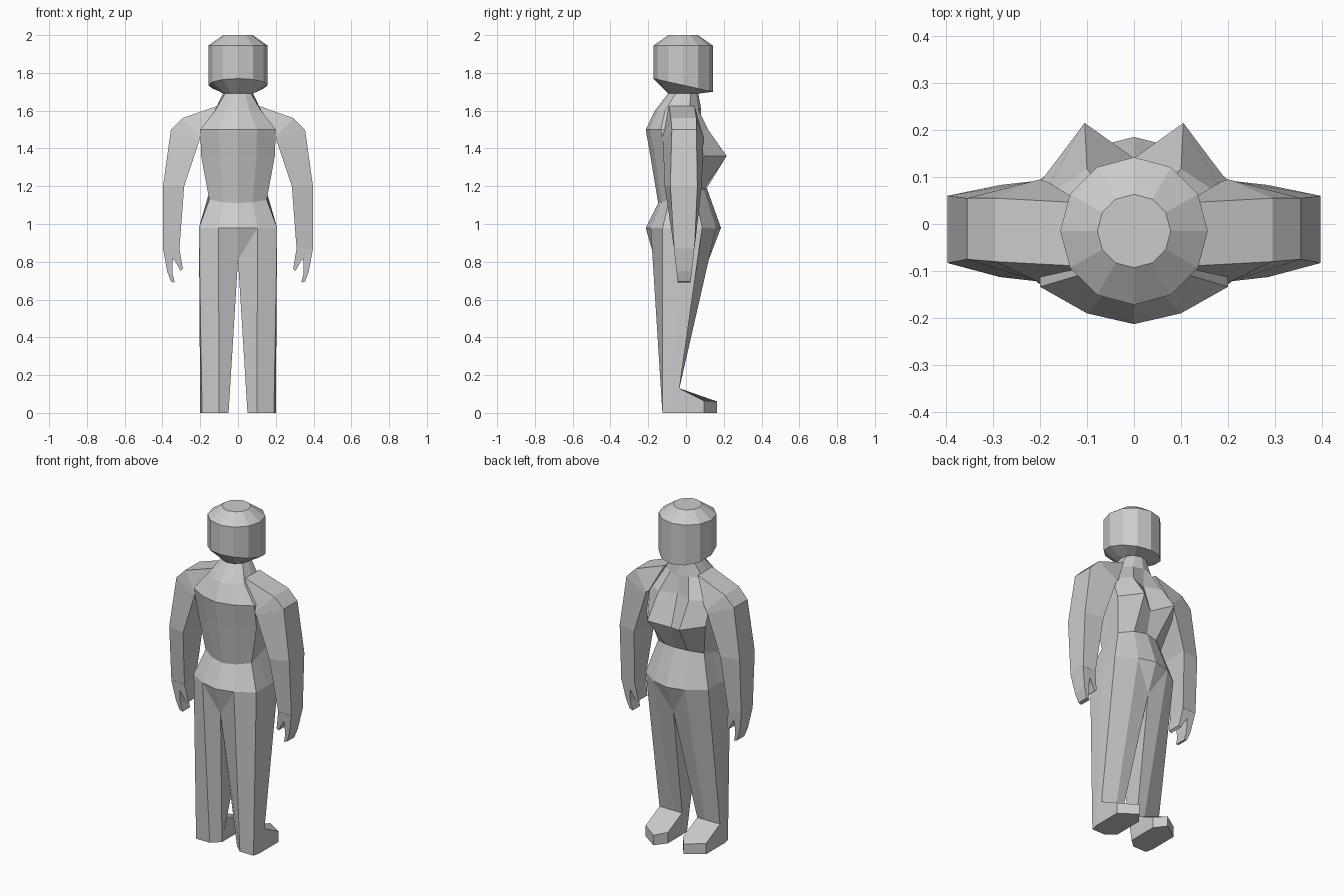
import bpy, bmesh, math

if "Cube" in bpy.data.objects:
    bpy.data.objects.remove(bpy.data.objects["Cube"])


def finish(name, bm, mirror=True):
    bmesh.ops.remove_doubles(bm, verts=bm.verts, dist=0.0005)
    bmesh.ops.recalc_face_normals(bm, faces=bm.faces)
    me = bpy.data.meshes.new(name)
    bm.to_mesh(me)
    bm.free()
    ob = bpy.data.objects.new(name, me)
    bpy.context.collection.objects.link(ob)
    if mirror:
        mod = ob.modifiers.new("mirror", 'MIRROR')
        mod.use_clip = True
    return ob


def loft(bm, sections, closed=True, caps=False):
    rows = [[bm.verts.new(p) for p in s] for s in sections]
    n = len(rows[0])
    for a, b in zip(rows, rows[1:]):
        for i in range(n if closed else n - 1):
            j = (i + 1) % n
            bm.faces.new((a[i], a[j], b[j], b[i]))
    if caps:
        bm.faces.new(rows[0])
        bm.faces.new(rows[-1])
    return rows


# Head: 12-sided helmet shape with a tilted jaw line
def head_ring(r, z, tilt=0.0):
    out = []
    for i in range(12):
        a = i * math.pi / 6
        out.append((r * math.sin(a), -0.015 - r * math.cos(a), z + tilt * math.cos(a)))
    return out


bm = bmesh.new()
loft(bm, [head_ring(0.078, 1.69), head_ring(0.157, 1.735, 0.035),
          head_ring(0.157, 1.945), head_ring(0.078, 2.0)], caps=True)
finish("head", bm, mirror=False)

# Torso: half rings running from the spine round the side to the front centre
FX = (0, .5, 1, 1, 1, .5, 0)
FY = (-1, -.87, -.55, 0, .5, .87, 1)


def half_ring(w, yb, yf, zb, zf):
    c, h = (yb + yf) / 2, (yf - yb) / 2
    return [(w * fx, c + h * fy, zb + (zf - zb) * (fy + 1) / 2)
            for fx, fy in zip(FX, FY)]


neck = head_ring(0.08, 1.69)[:7]
bust = half_ring(0.195, -0.189, 0.19, 1.36, 1.36)
bust[5] = (0.105, 0.215, 1.36)
bust[6] = (0, 0.14, 1.32)
chest = half_ring(0.2, -0.213, 0.14, 1.5, 1.5)
chest[6] = (0, 0.08, 1.5)
waist = half_ring(0.152, -0.147, 0.11, 1.11, 1.19)
hips = half_ring(0.207, -0.213, 0.185, 0.98, 0.98)
bm = bmesh.new()
loft(bm, [neck, half_ring(0.12, -0.165, 0.08, 1.6, 1.61), chest, bust, waist, hips],
     closed=False)
finish("torso", bm)

# Trouser leg from hip line and crotch down to the ankle
crotch_f, crotch_b = (0, 0.12, 0.81), (0, -0.165, 0.81)
ankle = [(0.1, -0.125, 0), (0.19, -0.125, 0), (0.2, -0.08, 0), (0.2, -0.035, 0.13),
         (0.1, -0.035, 0.13), (0.05, -0.035, 0.13), (0.05, -0.08, 0)]
bm = bmesh.new()
rows = loft(bm, [hips[1:6] + [crotch_f, crotch_b], ankle])
top = rows[0]
bm.faces.new((bm.verts.new(hips[0]), top[0], top[6]))
bm.faces.new((bm.verts.new(hips[6]), top[4], top[5]))
bm.faces.ensure_lookup_table()
bmesh.ops.delete(bm, geom=[f for f in bm.faces if all(abs(v.co.x) < 1e-4 for v in f.verts)],
                 context='FACES')
finish("leg", bm)

# Foot: wedge with an angled toe
sole = [(0.05, -0.08), (0.1, -0.125), (0.19, -0.125), (0.2, -0.08),
        (0.2, 0.095), (0.1, 0.165), (0.05, 0.1)]
bm = bmesh.new()
s = [bm.verts.new((x, y, 0)) for x, y in sole]
t = [bm.verts.new(p) for p in ((0.2, -0.035, 0.13), (0.2, 0.095, 0.065), (0.1, 0.165, 0.06),
                               (0.05, 0.1, 0.065), (0.05, -0.035, 0.13))]
bm.faces.new(s)
bm.faces.new(t)
for f in ((s[3], s[4], t[1], t[0]), (s[4], s[5], t[2], t[1]),
          (s[5], s[6], t[3], t[2]), (s[6], s[0], t[4], t[3])):
    bm.faces.new(f)
finish("foot", bm)


# Shoulder and arm: four-sided sections, inner edge then outer edge
def arm_section(xi, zi, bi, fi, xo, zo, bo, fo):
    return [(xi, bi, zi), (xi, fi, zi), (xo, fo, zo), (xo, bo, zo)]


bm = bmesh.new()
loft(bm, [arm_section(0.185, 1.47, -0.12, 0.09, 0.11, 1.625, -0.09, 0.045),
          arm_section(0.2, 1.46, -0.125, 0.095, 0.295, 1.56, -0.08, 0.055),
          arm_section(0.205, 1.44, -0.122, 0.092, 0.355, 1.5, -0.075, 0.055),
          arm_section(0.285, 1.2, -0.113, 0.083, 0.397, 1.2, -0.083, 0.06),
          arm_section(0.31, 0.87, -0.063, 0.045, 0.397, 0.87, -0.063, 0.045)], caps=True)
finish("arm", bm)

# Hand: forked outline of fingers and thumb, thinning toward the tips
outline = [(0.31, 0.87), (0.397, 0.87), (0.375, 0.75), (0.355, 0.695), (0.335, 0.69),
           (0.347, 0.74), (0.345, 0.82), (0.325, 0.79), (0.305, 0.752), (0.292, 0.762)]
bm = bmesh.new()
sides = []
for sgn in (-1, 1):
    sides.append([(x, -0.01 + sgn * (0.034 + 0.02 * (z - 0.69) / 0.18), z) for x, z in outline])
loft(bm, sides, caps=True)
finish("hand", bm)
